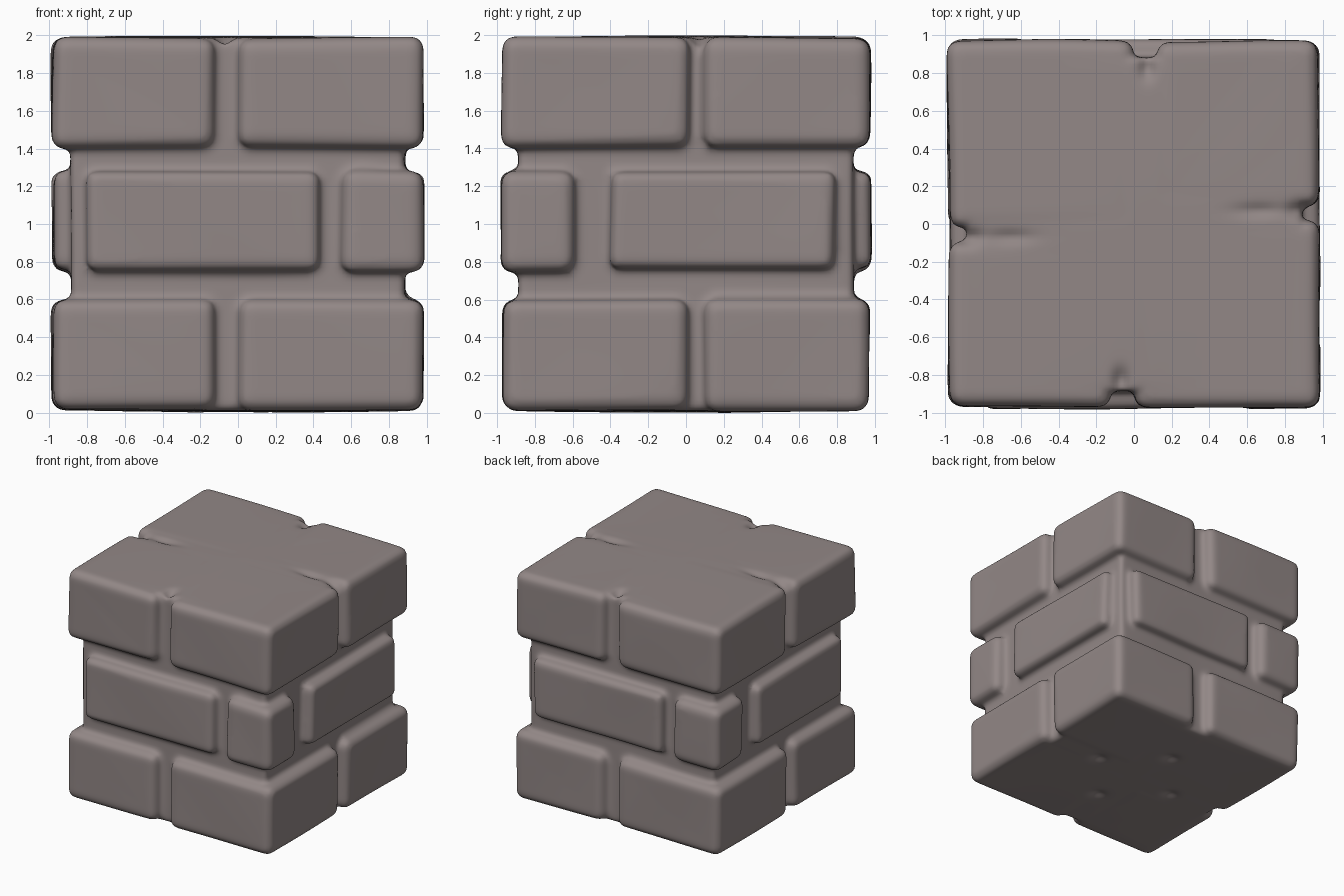
import bpy, bmesh, math, random
from mathutils import Vector, Matrix

if "Cube" in bpy.data.objects:
    bpy.data.objects.remove(bpy.data.objects["Cube"])

random.seed(4)
HALF_TURN = Matrix.Rotation(math.pi, 4, 'Z')
bm = bmesh.new()


def block(x0, x1, y0, y1, z0, z1, bevel, jitter=0.0, turn=False):
    """Softly bevelled, slightly uneven box; optionally spun half a turn about z."""
    part = bmesh.new()
    bmesh.ops.create_cube(part, size=1)
    for v in part.verts:
        c = v.co
        v.co = Vector((x1 if c.x > 0 else x0, y1 if c.y > 0 else y0, z1 if c.z > 0 else z0))
        v.co += Vector([random.uniform(-jitter, jitter) for _ in range(3)])
    bmesh.ops.bevel(part, geom=part.edges[:], offset=bevel, segments=4,
                    profile=0.5, affect='EDGES')
    if turn:
        part.transform(HALF_TURN)
    mesh = bpy.data.meshes.new("part")
    part.to_mesh(mesh)
    part.free()
    bm.from_mesh(mesh)
    bpy.data.meshes.remove(mesh)


# mortar core
block(-0.885, 0.885, -0.885, 0.885, 0.015, 1.985, 0.03)

for turn in (False, True):
    # bottom and top courses: two corner bricks per half
    for z0, z1 in ((0.015, 0.605), (1.405, 1.987)):
        block(-0.98, -0.125, -0.97, -0.1, z0, z1, 0.065, 0.008, turn)
        block(0.005, 0.985, -0.97, 0.015, z0, z1, 0.065, 0.008, turn)
    # middle course: front stretcher, corner brick, side stretcher
    block(-0.80, 0.435, -0.98, -0.6, 0.76, 1.275, 0.05, 0.008, turn)
    block(0.545, 0.985, -0.98, -0.595, 0.745, 1.285, 0.065, 0.006, turn)
    block(0.6, 0.98, -0.40, 0.785, 0.76, 1.275, 0.05, 0.008, turn)

mesh = bpy.data.meshes.new("stone_brick_block")
bm.to_mesh(mesh)
bm.free()
block_obj = bpy.data.objects.new("stone_brick_block", mesh)
bpy.context.collection.objects.link(block_obj)
bpy.context.view_layer.objects.active = block_obj
block_obj.select_set(True)

# fuse the bricks with the mortar and soften into a sculpted surface
fuse = block_obj.modifiers.new("fuse", 'REMESH')
fuse.mode = 'VOXEL'
fuse.voxel_size = 0.02
soften = block_obj.modifiers.new("soften", 'SMOOTH')
soften.factor = 0.5
soften.iterations = 5
bpy.ops.object.modifier_apply(modifier="fuse")
bpy.ops.object.modifier_apply(modifier="soften")

# worn dents where the seams run into the top and bottom: x, y, x spread, y spread, depth
half_dents = [(0.66, 0.07, 0.13, 0.035, 0.022), (-0.07, -0.83, 0.04, 0.06, 0.04),
              (0.87, 0.07, 0.06, 0.04, 0.04)]
dents = half_dents + [(-x, -y, a, b, d) for x, y, a, b, d in half_dents]
pits = [(0.42 * math.cos(t), 0.42 * math.sin(t), 0.06, 0.06, 0.025)
        for t in (math.pi * k / 2 + 0.1 for k in range(4))]


def depth_at(p, spots):
    return sum(d * math.exp(-((p.x - x) / a) ** 2 - ((p.y - y) / b) ** 2)
               for x, y, a, b, d in spots)


for v in block_obj.data.vertices:
    p = v.co
    dome = 0.013 * max(0, 1 - p.x ** 2) * max(0, 1 - p.y ** 2)
    top = max(0, min(1, (p.z - 1.8) / 0.15))
    low = max(0, min(1, (0.2 - p.z) / 0.15))
    # gentle hand-worn waviness on the side faces
    wave = 0.005 * math.sin(5 * p.x + 2 * p.z) * math.sin(4 * p.y - 3 * p.z)
    p.z += top * (dome - depth_at(p, dents)) - low * (dome - depth_at(p, pits))
    p.x *= 1 + wave
    p.y *= 1 - wave

stone = bpy.data.materials.new("warm_grey_stone")
stone.diffuse_color = (0.29, 0.245, 0.24, 1)
stone.use_nodes = True
stone.node_tree.nodes["Principled BSDF"].inputs["Base Color"].default_value = stone.diffuse_color
block_obj.data.materials.clear()
block_obj.data.materials.append(stone)
for f in block_obj.data.polygons:
    f.material_index = 0
bpy.ops.object.shade_smooth()
